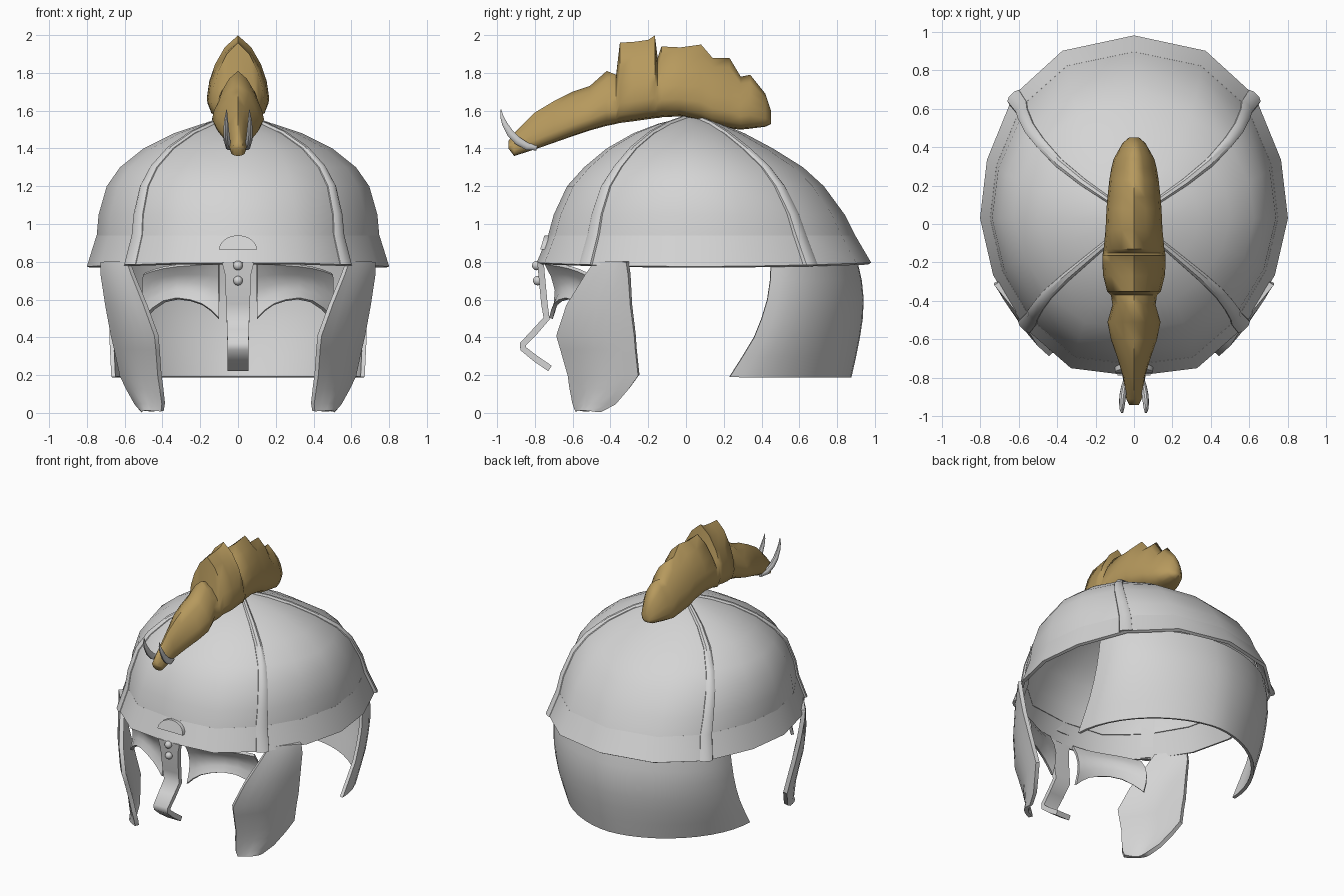
import bpy, bmesh
from math import radians, sin, cos, pi
from mathutils import Vector

cube = bpy.data.objects.get("Cube")
if cube:
    bpy.data.objects.remove(cube, do_unlink=True)


def material(name, color):
    m = bpy.data.materials.new(name)
    m.use_nodes = True
    m.diffuse_color = color
    m.node_tree.nodes["Principled BSDF"].inputs["Base Color"].default_value = color
    return m


steel = material("pale steel", (0.66, 0.66, 0.66, 1))
gold = material("ochre gold", (0.47, 0.32, 0.11, 1))


def finish(obj, mat, thick=0.0, offset=0.0, angle=35):
    obj.data.materials.append(mat)
    bpy.ops.object.select_all(action="DESELECT")
    obj.select_set(True)
    bpy.context.view_layer.objects.active = obj
    if thick:
        mod = obj.modifiers.new("thickness", "SOLIDIFY")
        mod.thickness, mod.offset = thick, offset
        bpy.ops.object.modifier_apply(modifier=mod.name)
    bpy.ops.object.shade_smooth_by_angle(angle=radians(angle))
    return obj


def loft(name, rows, mat, closed=False, caps=(False, False), **style):
    """Skin equal-length rows of points into one surface."""
    bm = bmesh.new()
    grid = [[bm.verts.new(p) for p in row] for row in rows]
    n = len(rows[0])
    for low, high in zip(grid, grid[1:]):
        for i in range(n if closed else n - 1):
            j = (i + 1) % n
            bm.faces.new((low[i], low[j], high[j], high[i]))
    for cap, row in zip(caps, (grid[0], grid[-1])):
        if cap:
            bm.faces.new(row)
    bmesh.ops.recalc_face_normals(bm, faces=bm.faces)
    mesh = bpy.data.meshes.new(name)
    bm.to_mesh(mesh)
    bm.free()
    obj = bpy.data.objects.new(name, mesh)
    bpy.context.collection.objects.link(obj)
    return finish(obj, mat, **style)


def mirrored(rows, side):
    return [[(side * x, y, z) for x, y, z in row] for row in rows]


SIDES = (("left", 1), ("right", -1))

# Bowl: one faceted outline scaled at each height (z, half width, front, back)
half = [(0, 1), (.465, .916), (.785, .67), (.955, .32), (1, 0),
        (.915, -.36), (.715, -.69), (.41, -.95), (0, -1)]
outline = half + [(-a, b) for a, b in half[-2:0:-1]]
levels = [(.775, .8, -.79, .98), (.94, .748, -.73, .895), (1.05, .738, -.7, .84),
          (1.2, .695, -.63, .73), (1.3, .625, -.54, .62), (1.4, .5, -.42, .46),
          (1.48, .34, -.28, .31), (1.53, .19, -.15, .19), (1.57, .02, .01, .05)]
CY = .03


def bowl_point(a, b, level):
    z, w, front, back = level
    y = CY + b * (back - CY if b > 0 else CY - front)
    lift = .02 * b * b if z < .8 else 0
    return Vector((a * w, y, z + lift))


rings = [[bowl_point(a, b, lv) for a, b in outline] for lv in levels]
loft("bowl", rings[1:], steel, closed=True, caps=(False, True), thick=.02, offset=-1)
loft("brim_band", rings[:2], steel, closed=True, thick=.021, offset=-.95)

# Four tapering ribs over the bowl
for place, index in (("rear", 2), ("front", 6)):
    a, b = half[index]
    rows = []
    for k, lv in enumerate(levels):
        t = k / (len(levels) - 1)
        p = bowl_point(a, b, lv)
        out = Vector((p.x, p.y - CY, 0)).normalized()
        side = Vector((-out.y, out.x, 0))
        normal = (out * (1 - t) + Vector((0, 0, t))).normalized()
        w = .049 - .034 * t
        rows.append([p + side * w * s + normal * h for s, h in
                     ((-1, -.03), (-.85, .002), (-.4, .012), (.4, .012), (.85, .002), (1, -.03))])
    for word, s in SIDES:
        loft(f"{place}_{word}_rib", mirrored(rows, s), steel, closed=True, caps=(True, True))

# Cheek guards: (z, rear x, rear y, front x, front y)
cheek = [(.8, .715, -.31, .58, -.475), (.73, .715, -.3, .555, -.525), (.57, .69, -.29, .49, -.625),
         (.41, .66, -.27, .432, -.678), (.34, .643, -.265, .425, -.657), (.2, .613, -.25, .415, -.617),
         (.13, .58, -.3, .405, -.607), (.05, .535, -.37, .395, -.59), (.01, .5, -.45, .4, -.575)]
rows = []
for k, (z, xr, yr, xf, yf) in enumerate(cheek):
    row = []
    for i in range(7):
        t = i / 6
        bulge = min(k, 3) * .01 * sin(pi * t)
        row.append((xr + (xf - xr) * t + bulge, yr + (yf - yr) * t - bulge * .5, z))
    rows.append(row)
for word, s in SIDES:
    loft(f"{word}_cheek_guard", mirrored(rows, s), steel, thick=.028)

# Neck guard: (z, half width, front edge y, back y)
rows = []
for z, w, y0, y1 in [(.81, .655, .45, .895), (.7, .665, .445, .92), (.6, .67, .43, .93),
                     (.5, .67, .4, .925), (.4, .67, .36, .91), (.3, .665, .3, .89), (.19, .66, .23, .865)]:
    row = []
    for i in range(25):
        c, s = cos(pi * i / 24), sin(pi * i / 24)
        row.append((w * c * abs(c) ** .12, y0 + (y1 - y0) * max(s, 0) ** 1.08, z))
    rows.append(row)
loft("neck_guard", rows, steel, thick=.022)

# Arched eye guards: (x, y, top z, bottom z)
arch = [(.1, -.745, .8, .5), (.14, -.735, .795, .54), (.19, -.72, .79, .575), (.25, -.695, .785, .595),
        (.32, -.66, .78, .605), (.39, -.615, .77, .59), (.45, -.57, .755, .55), (.5, -.525, .735, .495)]
rows = [[(x, y + .045 * sin(pi * t) + .03 * t, top + (bottom - top) * t)
         for t in (0, .25, .5, .75, 1)] for x, y, top, bottom in arch]
for word, s in SIDES:
    loft(f"{word}_eye_guard", mirrored(rows, s), steel, thick=.02)

# Nose guard strip: (y, z, half width)
strip = [(-.77, .8, .085), (-.765, .74, .07), (-.75, .58, .063), (-.738, .5, .06), (-.8, .43, .058),
         (-.862, .365, .056), (-.862, .34, .055), (-.8, .29, .055), (-.72, .235, .055)]
loft("nose_guard", [[(w * u, y, z) for u in (-1, -.5, .5, 1)] for y, z, w in strip],
     steel, thick=.034, angle=65)

# Half-moon brow plate and rivets
moon = [(.1 * cos(pi * i / 12), .865 + .075 * sin(pi * i / 12)) for i in range(13)]
loft("brow_plate", [[(x, -.772 + (z - .865) * .3 + d, z) for x, z in moon] for d in (0, .04)],
     steel, closed=True, caps=(True, True))
for word, y, z in (("upper", -.79, .78), ("lower", -.785, .7)):
    bpy.ops.mesh.primitive_uv_sphere_add(segments=16, ring_count=10, radius=.025, location=(0, y, z))
    rivet = bpy.context.object
    rivet.name = f"{word}_rivet"
    finish(rivet, steel)

# Crest: ridged teardrop sections (y, bottom z, top z, half width)
crest = [(-.94, 1.4, 1.44, .025), (-.91, 1.36, 1.48, .04), (-.8, 1.395, 1.59, .055), (-.7, 1.43, 1.65, .085),
         (-.6, 1.465, 1.7, .12), (-.51, 1.495, 1.73, .138), (-.42, 1.52, 1.81, .112), (-.37, 1.53, 1.79, .12),
         (-.35, 1.535, 1.96, .14), (-.27, 1.545, 1.965, .16), (-.2, 1.555, 1.975, .165), (-.165, 1.56, 1.998, .165),
         (-.15, 1.56, 1.88, .162), (-.13, 1.565, 1.94, .158), (-.03, 1.57, 1.935, .148), (.08, 1.545, 1.95, .143),
         (.14, 1.525, 1.88, .138), (.23, 1.505, 1.88, .128), (.29, 1.5, 1.78, .118), (.34, 1.505, 1.79, .105),
         (.42, 1.515, 1.69, .06), (.45, 1.53, 1.6, .025)]
section = [(0, 0), (.5, .02), (.88, .1), (1, .25), (.92, .45), (.74, .65), (.42, .86), (0, 1)]
section += [(-u, v) for u, v in section[-2:0:-1]]
loft("crest", [[(u * w, y, lo + v * (hi - lo)) for u, v in section] for y, lo, hi, w in crest],
     gold, closed=True, caps=(True, True), angle=60)

# Curved horns beside the crest tip: (x, y, z, radius)
horn = [(.035, -.79, 1.405, .016), (.05, -.84, 1.41, .02), (.058, -.89, 1.44, .022), (.062, -.93, 1.48, .02),
        (.063, -.96, 1.53, .015), (.062, -.975, 1.57, .009), (.06, -.98, 1.605, .002)]
rows = []
for i, (x, y, z, r) in enumerate(horn):
    before, after = horn[max(i - 1, 0)], horn[min(i + 1, len(horn) - 1)]
    along = Vector((0, after[1] - before[1], after[2] - before[2])).normalized()
    across = Vector((0, -along.z, along.y))
    rows.append([Vector((x + .8 * r * cos(pi * k / 5), y, z)) + across * r * sin(pi * k / 5)
                 for k in range(10)])
for word, s in SIDES:
    loft(f"{word}_horn", mirrored(rows, s), steel, closed=True, caps=(True, True))
